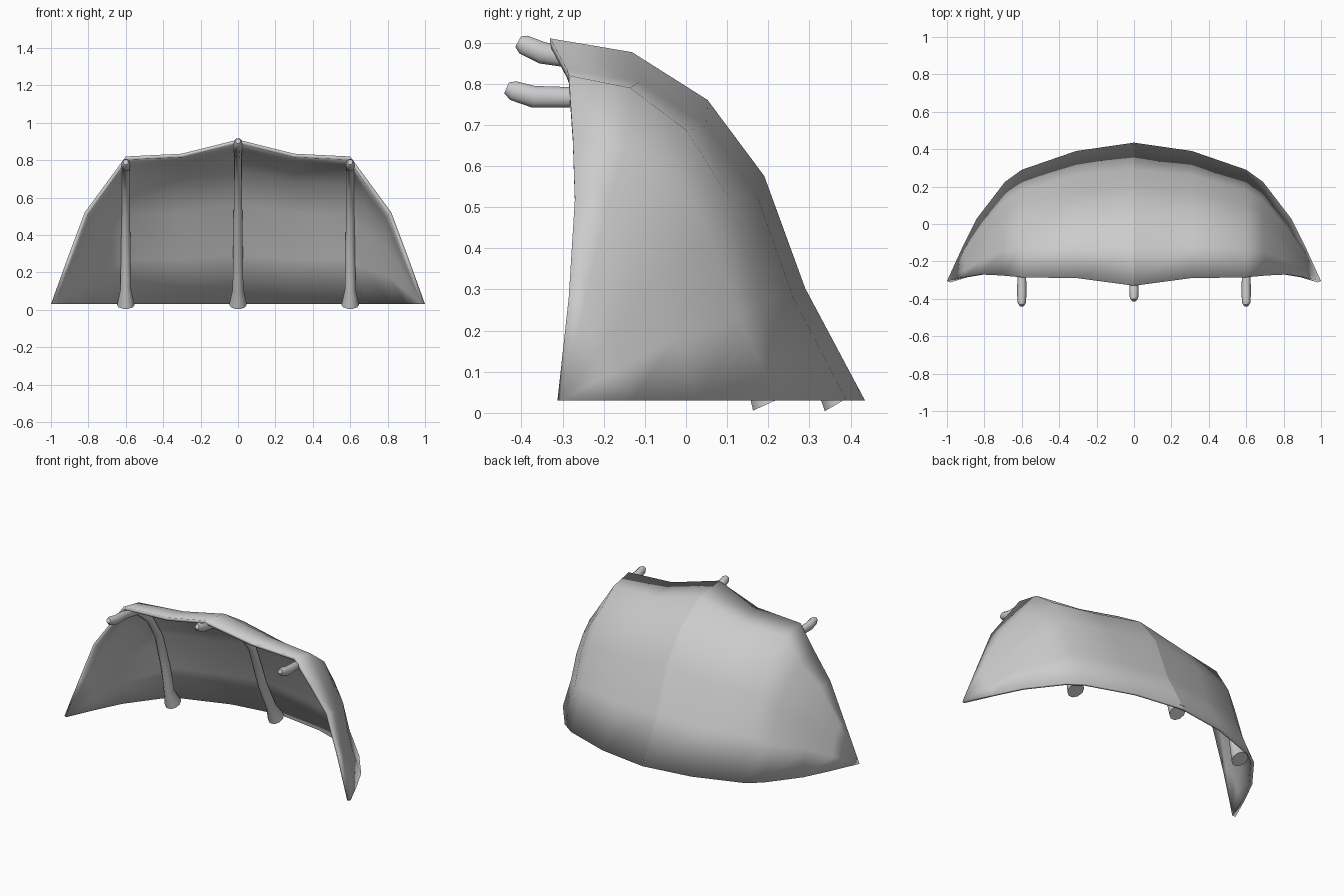
import bpy
import bmesh
from math import cos, sin, pi
from mathutils import Vector

cube = bpy.data.objects.get("Cube")
if cube:
    bpy.data.objects.remove(cube, do_unlink=True)


def make_material(name, color):
    mat = bpy.data.materials.new(name)
    mat.use_nodes = True
    mat.diffuse_color = color
    mat.node_tree.nodes["Principled BSDF"].inputs["Base Color"].default_value = color
    return mat


def make_object(name, bm, mat):
    mesh = bpy.data.meshes.new(name)
    bm.to_mesh(mesh)
    bm.free()
    obj = bpy.data.objects.new(name, mesh)
    bpy.context.collection.objects.link(obj)
    mesh.materials.append(mat)
    return obj


grey = make_material("plain grey", (0.6, 0.6, 0.6, 1))

# Canopy: one arched section, stretched between each column's top and bottom end;
# the last value pulls the side walls slightly inward
ground = .03
thickness = .02
section = [(0, 1), (.26, .962), (.5, .83), (.68, .62), (.81, .31), (1, 0)]
half = [((0, -.33, .91), (0, .435), 0),
        ((.3, -.29, .835), (.31, .39), 0),
        ((.6, -.285, .82), (.6, .29), 0),
        ((.71, -.275, .67), (.69, .225), .01),
        ((.82, -.27, .52), (.84, .03), .025),
        ((.91, -.285, .28), (.92, -.13), .012),
        ((1, -.305, ground), (1, -.305), 0)]
columns = [(-1, col) for col in reversed(half[1:])] + [(1, col) for col in half]

bm = bmesh.new()
grid = []
for side, (top, bottom, dent) in columns:
    grid.append([bm.verts.new((side * (top[0] + (bottom[0] - top[0]) * u - dent * sin(pi * u)),
                               top[1] + (bottom[1] - top[1]) * u,
                               ground + (top[2] - ground) * v))
                 for u, v in section])
for a, b in zip(grid, grid[1:]):
    for r in range(len(section) - 1):
        bm.faces.new((a[r], b[r], b[r + 1], a[r + 1]))
bmesh.ops.remove_doubles(bm, verts=bm.verts[:], dist=0.001)

# Lining: a second sheet inside, its rim flat on the ground and flush at the front
bm.normal_update()
outer = bm.verts[:]
rim = [e for e in bm.edges if e.is_boundary]
moves = [(v, v.normal * thickness, v.is_boundary) for v in outer]
inner = bmesh.ops.duplicate(bm, geom=outer + bm.edges[:] + bm.faces[:])["vert_map"]
for vert, move, on_rim in moves:
    twin = inner[vert]
    twin.co -= move
    if on_rim and vert.co.z < ground + .001:
        twin.co.z = ground
    elif on_rim:
        twin.co.y = vert.co.y
for edge in rim:
    a, b = edge.verts
    bm.faces.new((a, b, inner[b], inner[a]))
bmesh.ops.recalc_face_normals(bm, faces=bm.faces[:])
canopy = make_object("canopy", bm, grey)
canopy.data.shade_smooth()

# Seam along the middle stays crisp
for edge in canopy.data.edges:
    if all(abs(canopy.data.vertices[i].co.x) < 0.001 for i in edge.vertices):
        edge.use_edge_sharp = True


# Bent poles: round rings swept along a path in the y-z plane, flared at the foot
radii = [.015, .025, .028, .026, .025, .024, .025, .029, .032, .052]


def make_pole(name, x, path, sides=10):
    bm = bmesh.new()
    points = [Vector((x, y, z)) for y, z in path]
    rings = []
    for i, (p, radius) in enumerate(zip(points, radii)):
        along = (points[min(i + 1, len(points) - 1)] - points[max(i - 1, 0)]).normalized()
        across = Vector((0, -along.z, along.y))
        rings.append([bm.verts.new(p + radius * (Vector((.9 * cos(t), 0, 0)) + across * sin(t)))
                      for t in (2 * pi * k / sides for k in range(sides))])
    for a, b in zip(rings, rings[1:]):
        for k in range(sides):
            n = (k + 1) % sides
            bm.faces.new((a[k], a[n], b[n], b[k]))
    bm.faces.new(rings[0])
    bm.faces.new(rings[-1])
    bmesh.ops.recalc_face_normals(bm, faces=bm.faces[:])
    pole = make_object(name, bm, grey)
    bpy.ops.object.select_all(action='DESELECT')
    pole.select_set(True)
    bpy.context.view_layer.objects.active = pole
    bpy.ops.object.shade_smooth_by_angle(angle=0.9)


middle_path = [(-.408, .902), (-.395, .895), (-.35, .875), (-.28, .863), (-.135, .828),
               (.02, .718), (.145, .55), (.243, .288), (.333, .11), (.38, .029)]
side_path = [(-.436, .79), (-.42, .783), (-.37, .768), (-.28, .767), (-.145, .742),
             (-.028, .648), (.067, .5), (.136, .277), (.17, .11), (.208, .026)]
make_pole("middle_pole", 0, middle_path)
make_pole("left_pole", .6, side_path)
make_pole("right_pole", -.6, side_path)
